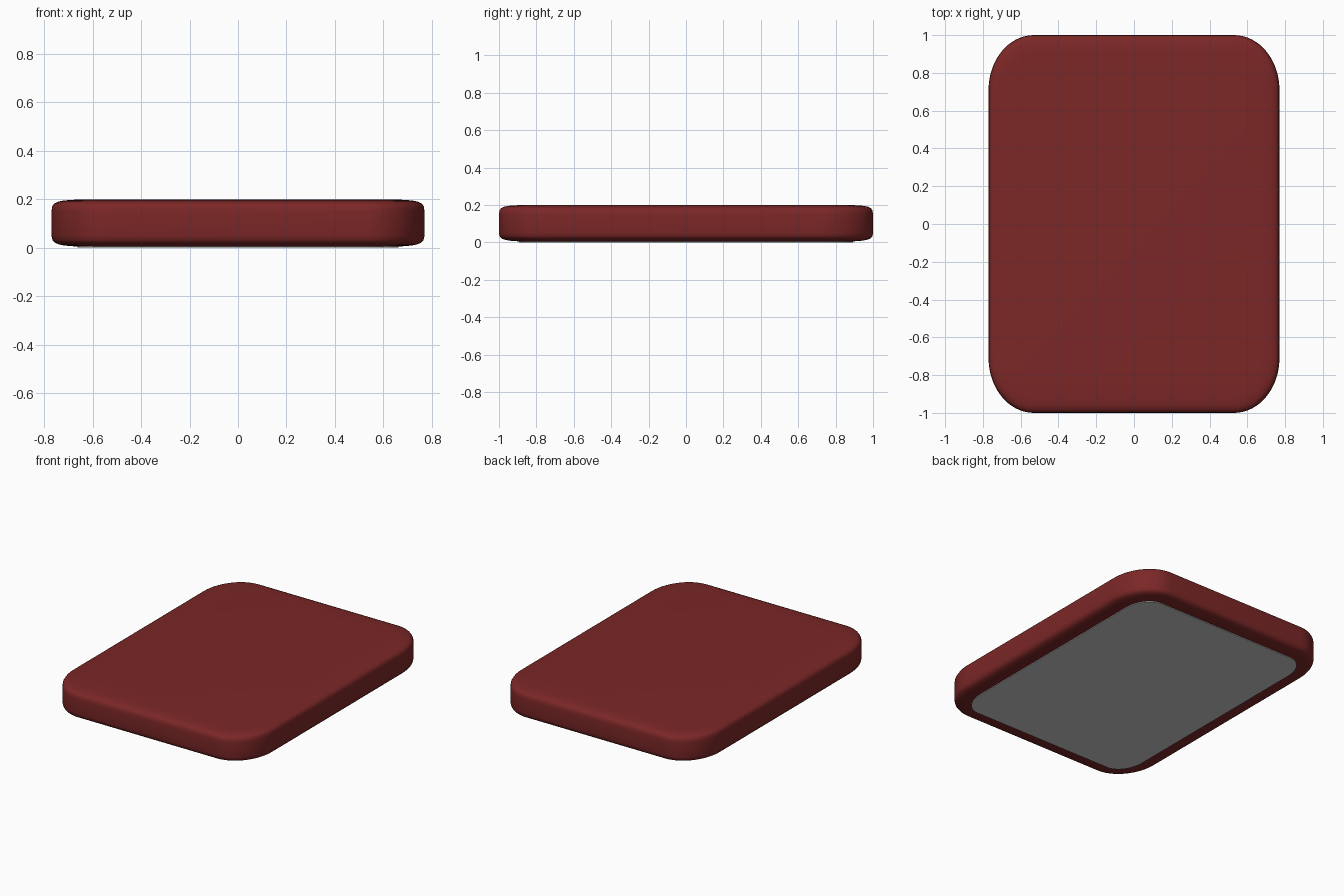
import bpy
import bmesh
import math

if "Cube" in bpy.data.objects:
    bpy.data.objects.remove(bpy.data.objects["Cube"])

HALF_X, HALF_Y = 0.77, 1.0
RADIUS_X, RADIUS_Y = 0.24, 0.29
CORNER_STEPS = 16


def outline(inset):
    """Rounded rectangle, shrunk evenly by the inset."""
    rx, ry = max(RADIUS_X - inset, 0.02), max(RADIUS_Y - inset, 0.02)
    cx, cy = HALF_X - inset - rx, HALF_Y - inset - ry
    points = []
    for corner, (sx, sy) in enumerate([(1, 1), (-1, 1), (-1, -1), (1, -1)]):
        for i in range(CORNER_STEPS + 1):
            a = math.pi / 2 * (corner + i / CORNER_STEPS)
            points.append((sx * cx + rx * math.cos(a), sy * cy + ry * math.sin(a)))
    return points


def rounded_slab(name, profile, color=None):
    """Stack outlines from (inset, z) pairs, bottom to top, and cap both ends."""
    bm = bmesh.new()
    rings = [[bm.verts.new((x, y, z)) for x, y in outline(inset)] for inset, z in profile]
    n = len(rings[0])
    for low, high in zip(rings, rings[1:]):
        for i in range(n):
            j = (i + 1) % n
            bm.faces.new((low[i], low[j], high[j], high[i]))
    bm.faces.new(rings[0][::-1])
    bm.faces.new(rings[-1])
    mesh = bpy.data.meshes.new(name)
    bm.to_mesh(mesh)
    bm.free()
    obj = bpy.data.objects.new(name, mesh)
    bpy.context.collection.objects.link(obj)
    if color:
        mat = bpy.data.materials.new(name + "_color")
        mat.diffuse_color = color
        mat.use_nodes = True
        mat.node_tree.nodes["Principled BSDF"].inputs["Base Color"].default_value = mat.diffuse_color
        mesh.materials.append(mat)
    bpy.ops.object.select_all(action='DESELECT')
    obj.select_set(True)
    bpy.context.view_layer.objects.active = obj
    bpy.ops.object.shade_smooth_by_angle(angle=math.radians(40))
    return obj


# Padded red cushion with soft upper and lower edges
rounded_slab("cushion", [
    (0.14, 0.004), (0.09, 0.006), (0.055, 0.009), (0.03, 0.014), (0.013, 0.021),
    (0.004, 0.032), (0.0, 0.05), (0.0, 0.15), (0.003, 0.17), (0.011, 0.182),
    (0.027, 0.190), (0.05, 0.195), (0.09, 0.198), (0.15, 0.2),
], (0.2, 0.02, 0.02, 1))

# Thin grey base panel underneath
rounded_slab("base_panel", [(0.108, 0.0), (0.108, 0.012)])
